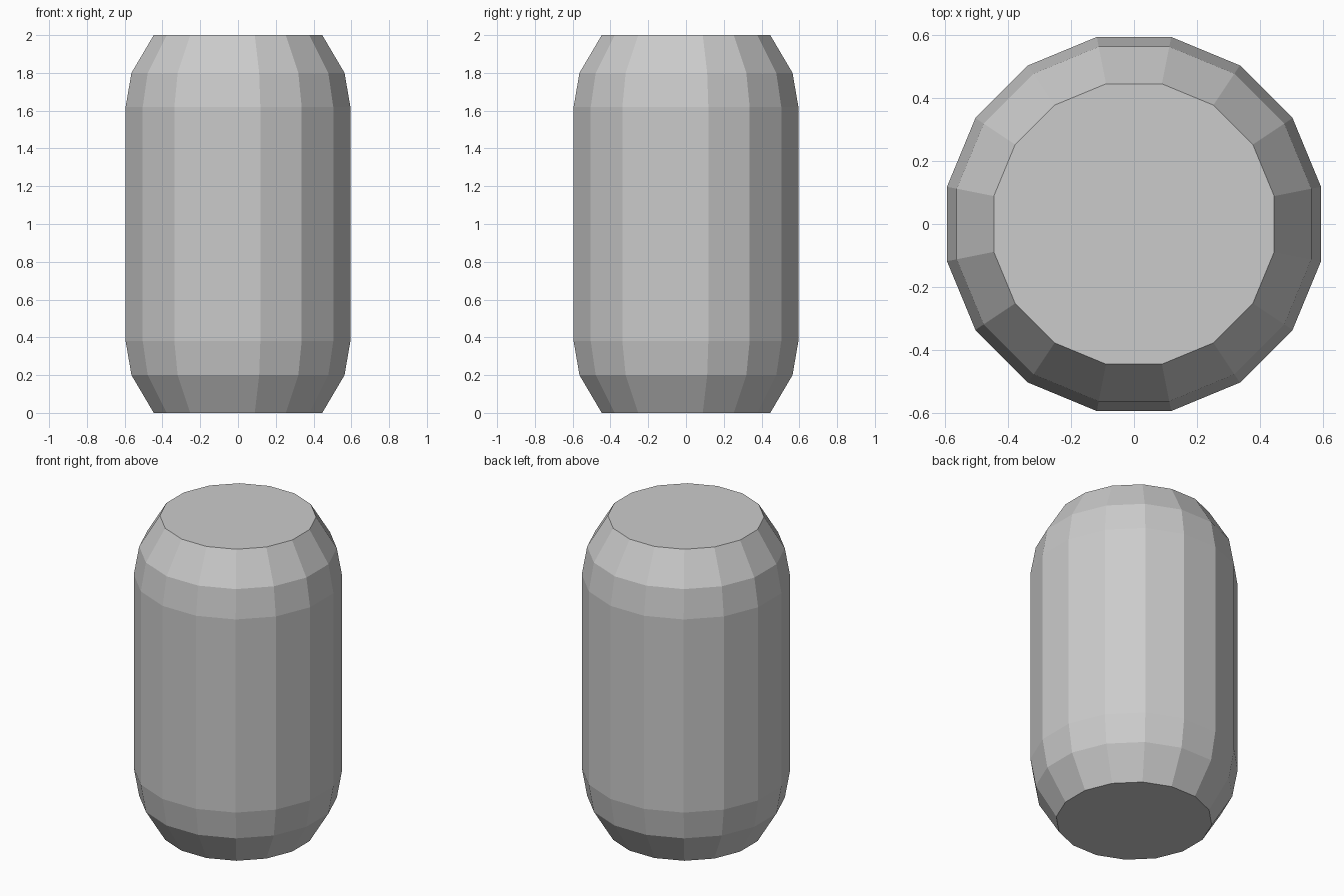
import bpy, bmesh
from math import cos, sin, pi

if "Cube" in bpy.data.objects:
    bpy.data.objects.remove(bpy.data.objects["Cube"])

SIDES = 16
# Half profile as (half width across flats, height)
PROFILE = [(0.446, 0.0), (0.564, 0.2), (0.595, 0.38),
           (0.595, 1.62), (0.564, 1.8), (0.446, 2.0)]


def ring(bm, half_width, z):
    r = half_width / cos(pi / SIDES)
    angles = [(i + 0.5) * 2 * pi / SIDES for i in range(SIDES)]
    return [bm.verts.new((r * cos(a), r * sin(a), z)) for a in angles]


# Barrel body: stacked rings with flat capped ends
bm = bmesh.new()
rings = [ring(bm, w, z) for w, z in PROFILE]
for low, high in zip(rings, rings[1:]):
    for i in range(SIDES):
        j = (i + 1) % SIDES
        bm.faces.new((low[i], low[j], high[j], high[i]))
bm.faces.new(rings[0][::-1])
bm.faces.new(rings[-1])

mesh = bpy.data.meshes.new("barrel_body")
bm.to_mesh(mesh)
bm.free()
bpy.context.collection.objects.link(bpy.data.objects.new("barrel_body", mesh))
